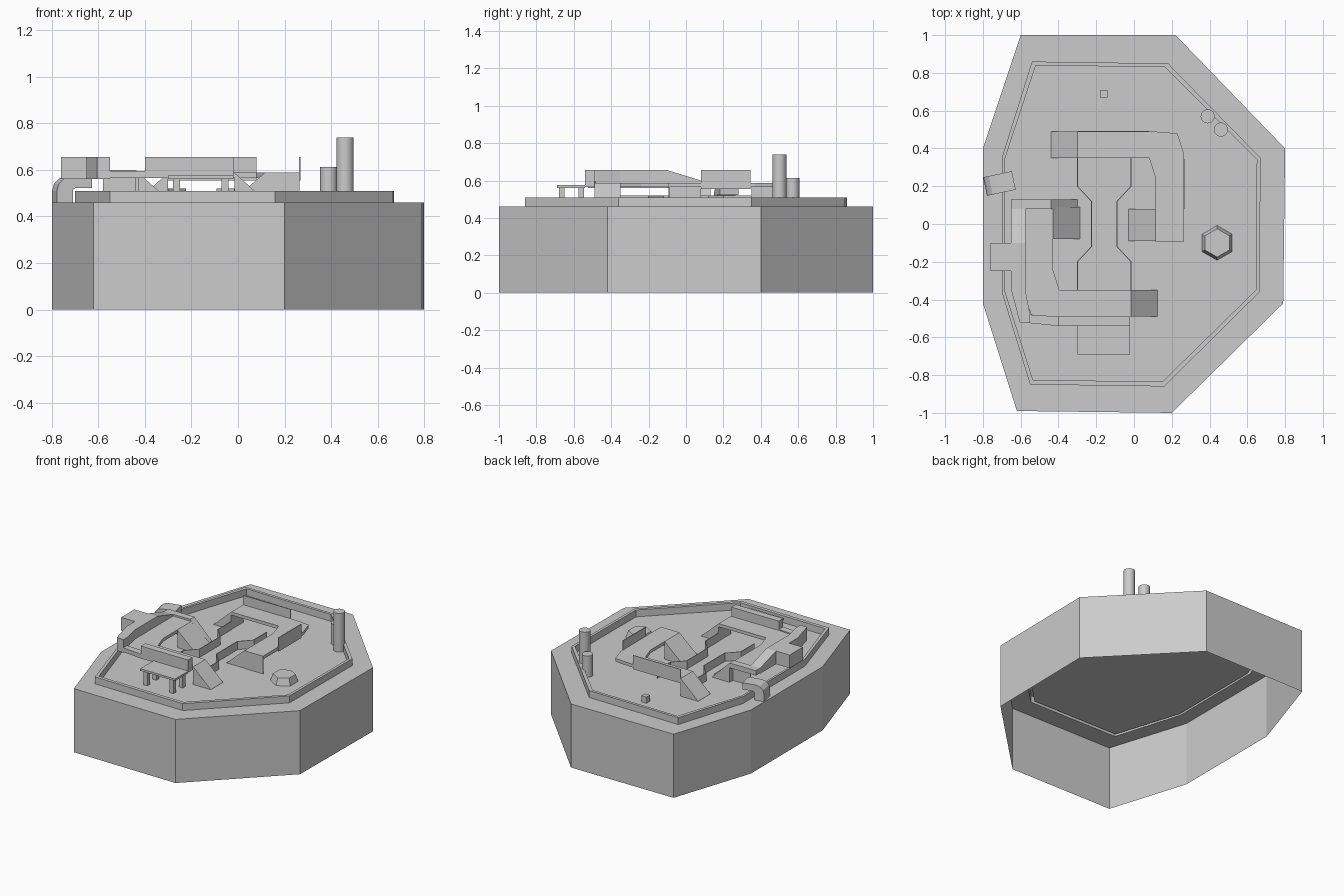
import bpy, bmesh, math
from mathutils import Vector

if "Cube" in bpy.data.objects:
    bpy.data.objects.remove(bpy.data.objects["Cube"])

FLOOR, DECK, TOP = 0.46, 0.588, 0.655


def make(name, verts, faces, fix=True):
    me = bpy.data.meshes.new(name)
    me.from_pydata(verts, [], faces)
    bm = bmesh.new()
    bm.from_mesh(me)
    if fix:
        bmesh.ops.recalc_face_normals(bm, faces=bm.faces)
    bm.to_mesh(me)
    bm.free()
    ob = bpy.data.objects.new(name, me)
    bpy.context.collection.objects.link(ob)
    return ob


def solid(name, pts, lo, hi):
    # prism whose bottom and top heights may differ per corner
    n = len(pts)
    lo = lo if isinstance(lo, (list, tuple)) else [lo] * n
    hi = hi if isinstance(hi, (list, tuple)) else [hi] * n
    v = [(*p, z) for p, z in zip(pts, lo)] + [(*p, z) for p, z in zip(pts, hi)]
    f = [tuple(range(n))[::-1], tuple(range(n, 2 * n))]
    f += [(i, (i + 1) % n, n + (i + 1) % n, n + i) for i in range(n)]
    return make(name, v, f)


def rect(x0, x1, y0, y1):
    return [(x0, y0), (x1, y0), (x1, y1), (x0, y1)]


def sheet(name, path, lo, hi, t=0.005):
    # thin upright wall along a path
    p = [Vector(q) for q in path]
    left, right = [], []
    for i, q in enumerate(p):
        d = (p[min(i + 1, len(p) - 1)] - p[max(i - 1, 0)]).normalized()
        n = Vector((-d.y, d.x)) * t / 2
        left.append(tuple(q + n))
        right.append(tuple(q - n))
    return solid(name, left + right[::-1], lo, hi)


def turn(pts):
    # half turn about the middle of the deck layout
    return [(-0.315 - x, -y) for x, y in pts]


# open-bottomed octagonal base with raised rim, one continuous shell
base = [(-.60, 1), (.22, 1), (.80, .40), (.79, -.42), (.20, -1), (-.62, -.99), (-.80, -.42), (-.80, .40)]
rim_out = [(-.54, .86), (.18, .85), (.67, .35), (.665, -.36), (.16, -.86), (-.55, -.85), (-.70, -.36), (-.70, .35)]
rim_in = [(-.52, .84), (.165, .83), (.65, .34), (.645, -.35), (.15, -.835), (-.535, -.825), (-.685, -.35), (-.685, .34)]
rings = [(base, 0), (base, FLOOR), (rim_out, FLOOR), (rim_out, .51), (rim_in, .51), (rim_in, FLOOR)]
verts = [(x, y, z) for ring, z in rings for x, y in ring]
faces = [(r * 8 + (i + 1) % 8, r * 8 + i, r * 8 + 8 + i, r * 8 + 8 + (i + 1) % 8)
         for r in range(5) for i in range(8)]
faces.append(tuple(range(47, 39, -1)))
make("base_shell", verts, faces, fix=False)

# two C-shaped raised decks, each with two ramps
deck = [(-.30, .49), (.10, .49), (.23, .48), (.265, .37), (.265, -.09), (.115, -.09),
        (.115, .24), (.08, .35), (-.30, .35)]
ramp_a = rect(-.44, -.30, .35, .49)
ramp_b = rect(-.03, .115, -.09, .08)
up = [FLOOR + .001, DECK, DECK, FLOOR + .001]
for side, f in (("right", list), ("left", turn)):
    solid(side + "_deck", f(deck), .565, DECK)
    solid(side + "_outer_ramp", f(ramp_a), FLOOR, up)
    solid(side + "_inner_ramp", f(ramp_b), FLOOR, up)
    sheet(side + "_deck_end_wall", f([(.115, -.09), (.265, -.09)]), FLOOR, DECK)
    # low dividers along the central corridor
    sheet(side + "_corridor_wall", f([(-.30, .35), (-.30, .20), (-.225, .12), (-.225, -.12),
                                      (-.30, -.20), (-.30, -.35)]), FLOOR, .52)

# thin parapets on the right deck
sheet("back_parapet", [(-.30, .49), (.08, .49)], .555, TOP)
sheet("right_parapet", [(.265, .08), (.265, .345)], .555, TOP)

# thick parapets on the left deck
solid("left_parapet", [(-.65, -.10), (-.65, -.35), (-.605, -.52), (-.55, -.525),
                       (-.55, -.48), (-.575, -.35), (-.575, -.10)], .56, TOP)
solid("corner_ledge", [(-.55, -.525), (-.40, -.54), (-.40, -.49), (-.55, -.48)], .565, .596)
solid("front_parapet", rect(-.40, -.02, -.54, -.49), .565, TOP)
solid("parapet_slope", rect(-.65, -.575, -.10, .08), .56, [TOP, TOP, .60, .60])
solid("side_ledge", rect(-.65, -.44, .08, .13), .565, .60)
solid("side_ledge_ramp", rect(-.44, -.30, .08, .13), FLOOR, [.60, .462, .462, .60])
solid("side_box", rect(-.76, -.65, -.25, -.10), .56, TOP)

# front table on two pairs of legs
solid("front_table", rect(-.30, -.02, -.69, -.54), .56, .575)
for x in (-.265, -.055):
    for y in (-.665, -.56):
        solid("table_leg", rect(x - .015, x + .015, y - .015, y + .015), FLOOR, .56)

# elbow duct rising from the ledge and bending inwards over the rim
outer = [(-.08, 0)] + [(-.02 - .06 * math.cos(a), .05 + .06 * math.sin(a))
                       for a in (0, math.pi / 6, math.pi / 3, math.pi / 2)] + [(.075, .11)]
inner = [(-.01, 0), (-.01, .055), (0, .062), (.075, .062)]
prof = outer + inner[::-1]
n = len(prof)
dv = [(x, y, z) for y in (-.05, .05) for x, z in prof]
df = [tuple(range(n)), tuple(range(2 * n - 1, n - 1, -1))]
df += [(i, (i + 1) % n, n + (i + 1) % n, n + i) for i in range(n)]
duct = make("elbow_duct", dv, df)
duct.location = (-.71, .215, FLOOR)
duct.rotation_euler.z = math.radians(12)


def cone(name, sides, r0, r1, x, y, z0, z1, rot=0):
    bpy.ops.mesh.primitive_cone_add(vertices=sides, radius1=r0, radius2=r1, depth=z1 - z0,
                                    location=(x, y, (z0 + z1) / 2), rotation=(0, 0, rot))
    ob = bpy.context.object
    ob.name = name
    return ob


# posts, six-sided block and small cube
for nm, x, y, h in (("tall_post", .46, .50, .74), ("short_post", .39, .57, .613)):
    cone(nm, 24, .037, .037, x, y, FLOOR, h)
    bpy.ops.object.shade_smooth_by_angle()
cone("six_sided_block", 6, .092, .075, .44, -.10, FLOOR, .51)
solid("small_cube", rect(-.18, -.14, .67, .71), FLOOR, .505)
